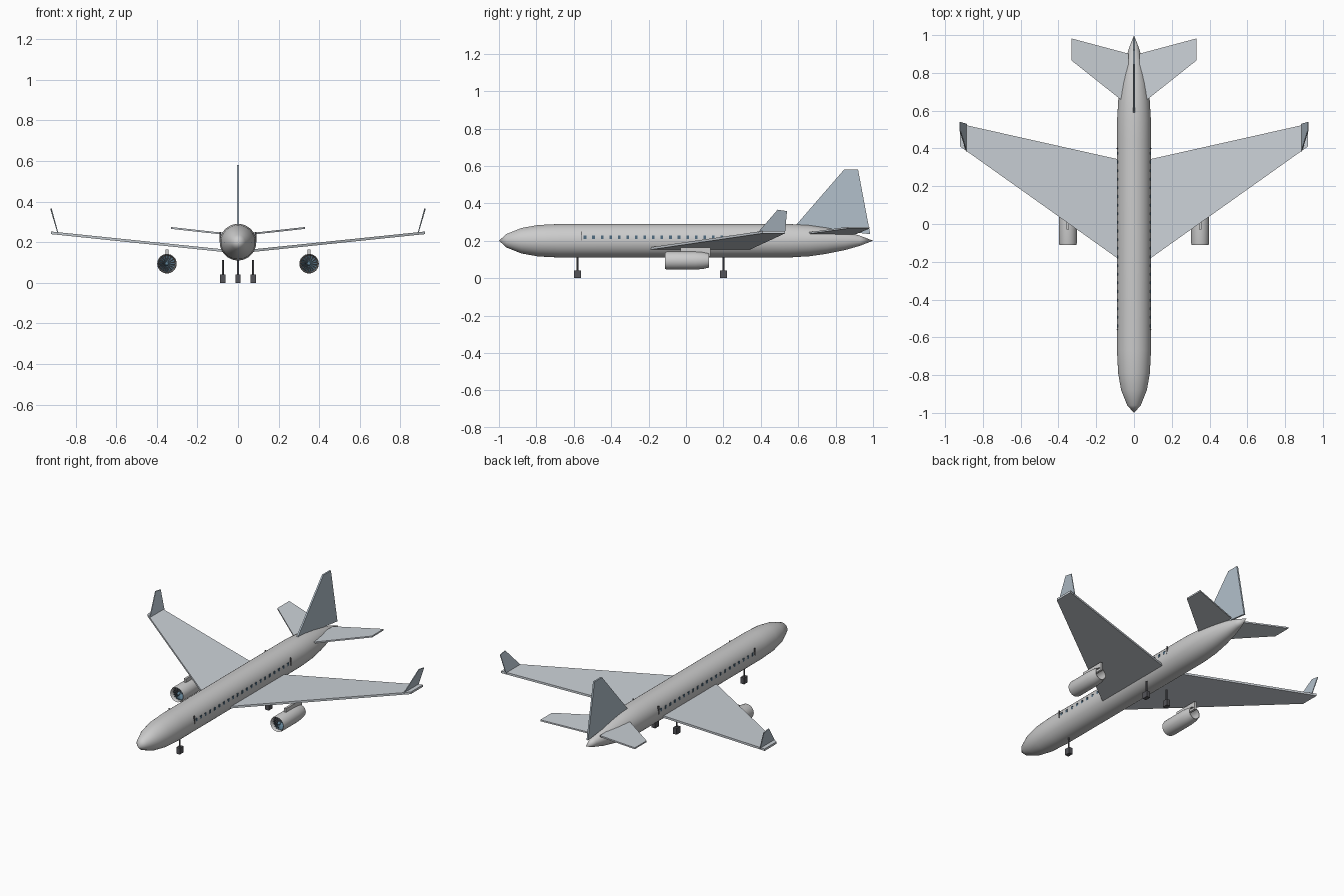
import bpy, bmesh, math
from mathutils import Vector

if "Cube" in bpy.data.objects:
    bpy.data.objects.remove(bpy.data.objects["Cube"])


def mat(name, rgb):
    m = bpy.data.materials.new(name)
    m.diffuse_color = (*rgb, 1)
    m.use_nodes = True
    m.node_tree.nodes["Principled BSDF"].inputs["Base Color"].default_value = m.diffuse_color
    return m


WING = mat("wing_paint", (0.60, 0.64, 0.68))
FIN = mat("fin_paint", (0.45, 0.53, 0.60))
DARK = mat("gear_dark", (0.09, 0.09, 0.10))
GLASS = mat("window_glass", (0.08, 0.15, 0.22))
FAN = mat("fan_metal", (0.12, 0.22, 0.30))


def finish(name, bm, material=None, smooth=False):
    bmesh.ops.recalc_face_normals(bm, faces=bm.faces[:])
    me = bpy.data.meshes.new(name)
    bm.to_mesh(me)
    bm.free()
    ob = bpy.data.objects.new(name, me)
    bpy.context.collection.objects.link(ob)
    if material:
        me.materials.append(material)
    if smooth:
        bpy.ops.object.select_all(action='DESELECT')
        ob.select_set(True)
        bpy.context.view_layer.objects.active = ob
        bpy.ops.object.shade_smooth_by_angle(angle=math.radians(35))
    return ob


def plate(name, outline, depth, material):
    """Flat outline given thickness along the depth vector, centred."""
    bm = bmesh.new()
    d = Vector(depth)
    face = bm.faces.new([bm.verts.new(Vector(p) - d / 2) for p in outline])
    ext = bmesh.ops.extrude_face_region(bm, geom=[face])["geom"]
    bmesh.ops.translate(bm, vec=d, verts=[v for v in ext if isinstance(v, bmesh.types.BMVert)])
    return finish(name, bm, material)


def lathe(name, profile, centre, segs, material=None):
    """Revolve (y, radius) points about an axis parallel to y."""
    bm = bmesh.new()
    verts = [bm.verts.new((r, y, 0)) for y, r in profile]
    edges = [bm.edges.new(p) for p in zip(verts, verts[1:])]
    bmesh.ops.spin(bm, geom=verts + edges, cent=(0, 0, 0), axis=(0, 1, 0),
                   angle=math.tau, steps=segs, use_merge=False)
    bmesh.ops.remove_doubles(bm, verts=bm.verts[:], dist=1e-5)
    bmesh.ops.translate(bm, vec=centre, verts=bm.verts[:])
    return finish(name, bm, material, True)


def add_box(bm, centre, size):
    vs = bmesh.ops.create_cube(bm, size=1)["verts"]
    bmesh.ops.scale(bm, vec=size, verts=vs)
    bmesh.ops.translate(bm, vec=centre, verts=vs)
    return vs


def boxes(name, items, material=None):
    bm = bmesh.new()
    for centre, size in items:
        add_box(bm, centre, size)
    return finish(name, bm, material)


# Fuselage
lathe("fuselage", [(-1, 0), (-0.96, 0.036), (-0.88, 0.068), (-0.79, 0.084), (-0.67, 0.09),
                   (0.0, 0.09), (0.45, 0.09), (0.55, 0.0895), (0.66, 0.083), (0.75, 0.07), (0.85, 0.05),
                   (0.93, 0.027), (1, 0)], (0, 0, 0.2), 40)

# Vertical fin
plate("vertical_fin", [(0, 0.585, 0.28), (0, 0.845, 0.58), (0, 0.92, 0.58), (0, 0.985, 0.235)],
      (0.01, 0, 0), FIN)

for side, s in (("left", -1), ("right", 1)):
    # Wing, winglet and tailplane
    plate(side + "_wing", [(s * 0.05, -0.208, 0.156), (s * 0.92, 0.41, 0.246),
                           (s * 0.92, 0.53, 0.246), (s * 0.05, 0.335, 0.156)], (0, 0, 0.013), WING)
    plate(side + "_winglet", [(s * 0.887, 0.385, 0.245), (s * 0.92, 0.49, 0.366),
                              (s * 0.92, 0.54, 0.358), (s * 0.887, 0.53, 0.245)], (0.005, 0, 0), FIN)
    plate(side + "_tailplane", [(s * 0.03, 0.627, 0.237), (s * 0.33, 0.865, 0.27),
                                (s * 0.33, 0.982, 0.27), (s * 0.03, 0.902, 0.237)], (0, 0, 0.009), WING)

    # Engine: hollow nacelle, fan disc, blades, hub and pylon
    c = Vector((s * 0.35, 0, 0.094))
    lathe(side + "_nacelle", [(-0.085, 0.040), (-0.108, 0.042), (-0.112, 0.045), (-0.10, 0.048),
                              (0.05, 0.048), (0.09, 0.045), (0.122, 0.038), (0.122, 0.034),
                              (0.05, 0.040), (-0.085, 0.040)], c, 32)
    lathe(side + "_fan_disc", [(-0.085, 0), (-0.085, 0.041), (-0.080, 0.041), (-0.080, 0)], c, 32, DARK)
    lathe(side + "_fan_hub", [(-0.108, 0), (-0.098, 0.008), (-0.085, 0.011)], c, 16, FAN)
    bm = bmesh.new()
    for i in range(16):
        a = math.tau * i / 16
        r = Vector((math.cos(a), 0, math.sin(a)))
        t = Vector((-math.sin(a), 0, math.cos(a)))
        ends = [(0.008, -0.0015, -0.092), (0.040, -0.0045, -0.094),
                (0.040, 0.0045, -0.087), (0.008, 0.0015, -0.087)]
        bm.faces.new([bm.verts.new(c + r * u + t * w + Vector((0, y, 0))) for u, w, y in ends])
    finish(side + "_fan_blades", bm, FAN)
    boxes(side + "_pylon", [((s * 0.35, 0.05, 0.14), (0.014, 0.16, 0.05))])

    # Cabin windows and door seams
    boxes(side + "_windows", [((s * 0.087, -0.54 + i * 0.0457, 0.218), (0.006, 0.014, 0.018))
                              for i in range(21)], GLASS)
    boxes(side + "_door_seams", [((s * 0.088, y, 0.225), (0.008, 0.004, 0.05))
                                 for y in (-0.56, 0.40)], DARK)

# Landing gear: strut and wheel block
for name, x, y in (("nose", 0, -0.58), ("left_main", -0.075, 0.2), ("right_main", 0.075, 0.2)):
    boxes(name + "_gear_wheels", [((x, y, 0.02), (0.025, 0.036, 0.04))], DARK)
    bm = bmesh.new()
    bmesh.ops.create_cone(bm, cap_ends=True, segments=12, radius1=0.005, radius2=0.005, depth=0.08)
    bmesh.ops.translate(bm, vec=(x, y, 0.072), verts=bm.verts[:])
    finish(name + "_gear_strut", bm, DARK, True)
